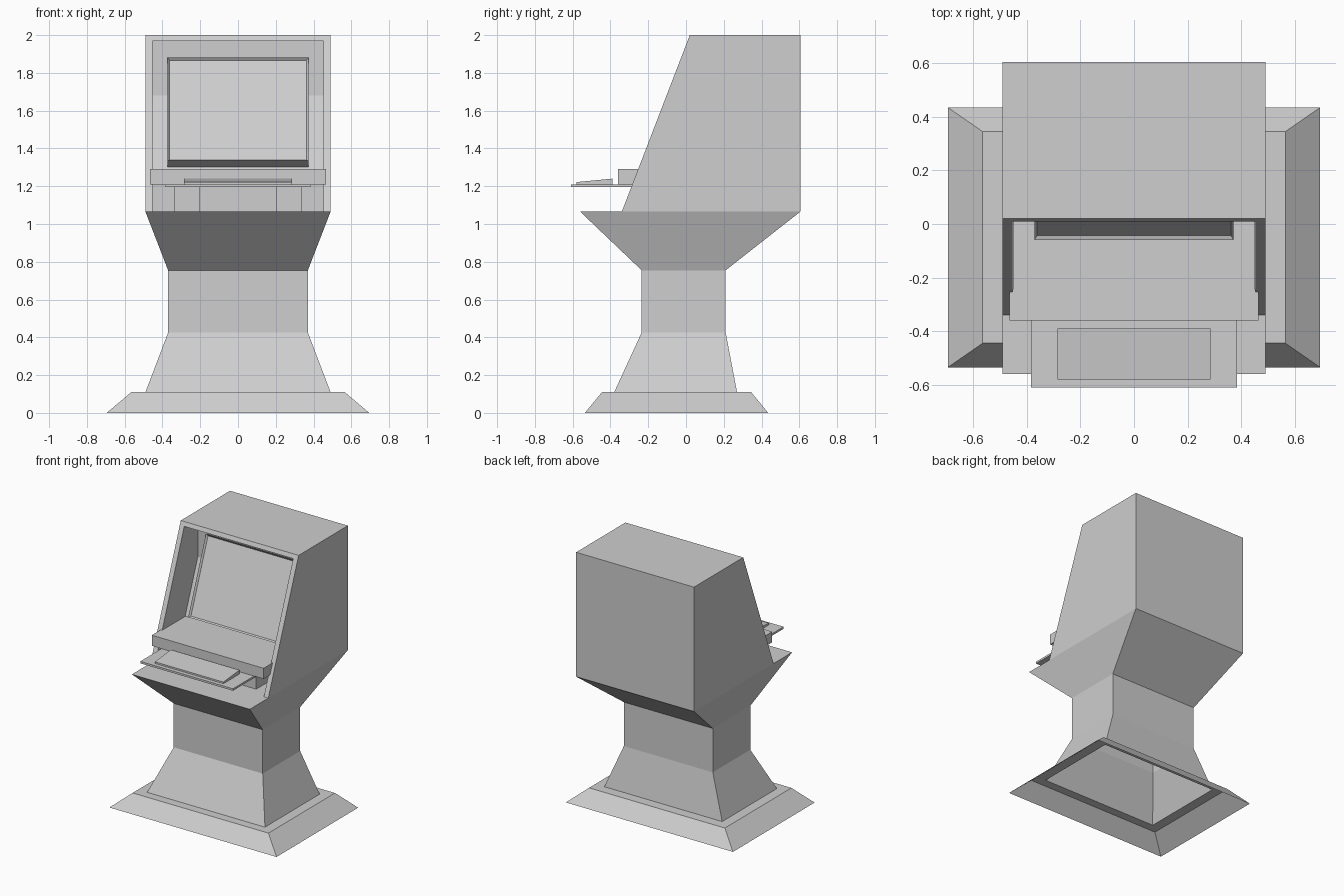
import bpy
import bmesh
from mathutils import Vector

cube = bpy.data.objects.get("Cube")
if cube:
    bpy.data.objects.remove(cube, do_unlink=True)

# Single flat colour
GREY = (0.62, 0.62, 0.62, 1)
mat = bpy.data.materials.new("light_grey")
mat.use_nodes = True
mat.diffuse_color = GREY
mat.node_tree.nodes["Principled BSDF"].inputs["Base Color"].default_value = GREY


def finish(name, bm, recalc=True):
    if recalc:
        bmesh.ops.recalc_face_normals(bm, faces=bm.faces)
    mesh = bpy.data.meshes.new(name)
    bm.to_mesh(mesh)
    bm.free()
    mesh.materials.append(mat)
    obj = bpy.data.objects.new(name, mesh)
    bpy.context.scene.collection.objects.link(obj)
    return obj


def loft(name, sections, cap_top=False):
    """Stack rectangles (half width, front y, back y, z) into a shell."""
    bm = bmesh.new()
    rings = []
    for w, front, back, z in sections:
        corners = ((-w, front), (w, front), (w, back), (-w, back))
        rings.append([bm.verts.new((x, y, z)) for x, y in corners])
    for low, high in zip(rings, rings[1:]):
        for i in range(4):
            j = (i + 1) % 4
            bm.faces.new((low[i], low[j], high[j], high[i]))
    if cap_top:
        bm.faces.new(rings[-1])
    return finish(name, bm, recalc=False)


def extrude_profile(name, profile, x0, x1):
    """Extrude a (y, z) side profile across x."""
    bm = bmesh.new()
    face = bm.faces.new([bm.verts.new((x0, y, z)) for y, z in profile])
    moved = bmesh.ops.extrude_face_region(bm, geom=[face])["geom"]
    verts = [g for g in moved if isinstance(g, bmesh.types.BMVert)]
    bmesh.ops.translate(bm, verts=verts, vec=(x1 - x0, 0, 0))
    return finish(name, bm)


def box(name, x0, x1, y0, y1, z0, z1):
    return extrude_profile(name, [(y0, z0), (y1, z0), (y1, z1), (y0, z1)], x0, x1)


# Floor skirt: open underneath, with a flat ledge around the pedestal
loft("floor_skirt", [
    (0.695, -0.535, 0.435, 0),
    (0.565, -0.445, 0.345, 0.11),
    (0.49, -0.38, 0.27, 0.11),
])

# Pedestal column flaring out to the deck under the cabinet
loft("pedestal", [
    (0.49, -0.38, 0.27, 0.11),
    (0.37, -0.235, 0.21, 0.425),
    (0.37, -0.235, 0.21, 0.755),
    (0.49, -0.56, 0.605, 1.065),
], cap_top=True)

# Cabinet with a sloped front, hollowed by a recess
cabinet = extrude_profile("cabinet", [
    (-0.34, 1.065), (0.605, 1.065), (0.605, 2), (0.02, 2)], -0.49, 0.49)
recess = extrude_profile("recess_cutter", [
    (-0.6, 1.04), (0.02, 1.04), (0.02, 1.29), (0.17, 1.68),
    (0.17, 1.97), (-0.6, 1.97)], -0.453, 0.453)
cut = cabinet.modifiers.new("recess", "BOOLEAN")
cut.operation = "DIFFERENCE"
cut.solver = "EXACT"
cut.object = recess
recess.hide_render = True
recess.hide_viewport = True

# Tilted screen box with a thin rim and sunken glass
slope = Vector((0.36, 0.935)).normalized()
inward = Vector((slope.y, -slope.x))
low_front = Vector((-0.06, 1.335))
high_front = low_front + slope * 0.585
screen = extrude_profile("screen", [
    low_front, high_front, high_front + inward * 0.1, low_front + inward * 0.1],
    -0.372, 0.372)
bm = bmesh.new()
bm.from_mesh(screen.data)
bm.faces.ensure_lookup_table()
front = min(bm.faces, key=lambda f: f.normal.y)
bmesh.ops.inset_region(bm, faces=[front], thickness=0.015)
bmesh.ops.translate(bm, verts=front.verts, vec=(0, inward.x * 0.015, inward.y * 0.015))
bm.to_mesh(screen.data)
bm.free()

# Control ledge below the screen, stepping in behind the cabinet rim
box("control_ledge", -0.465, 0.465, -0.36, -0.245, 1.21, 1.29)
box("ledge_rear", -0.452, 0.452, -0.25, 0.03, 1.21, 1.29)

# Pull-out tray and wedge keyboard
box("keyboard_tray", -0.385, 0.385, -0.61, 0.01, 1.195, 1.21)
extrude_profile("keyboard", [
    (-0.58, 1.21), (-0.39, 1.21), (-0.39, 1.24), (-0.58, 1.222)], -0.285, 0.285)

# Tray supports on both sides
for side, label in ((1, "left"), (-1, "right")):
    x0, x1 = sorted((side * 0.2, side * 0.34))
    box(label + "_tray_support", x0, x1, -0.27, 0.01, 1.065, 1.195)
